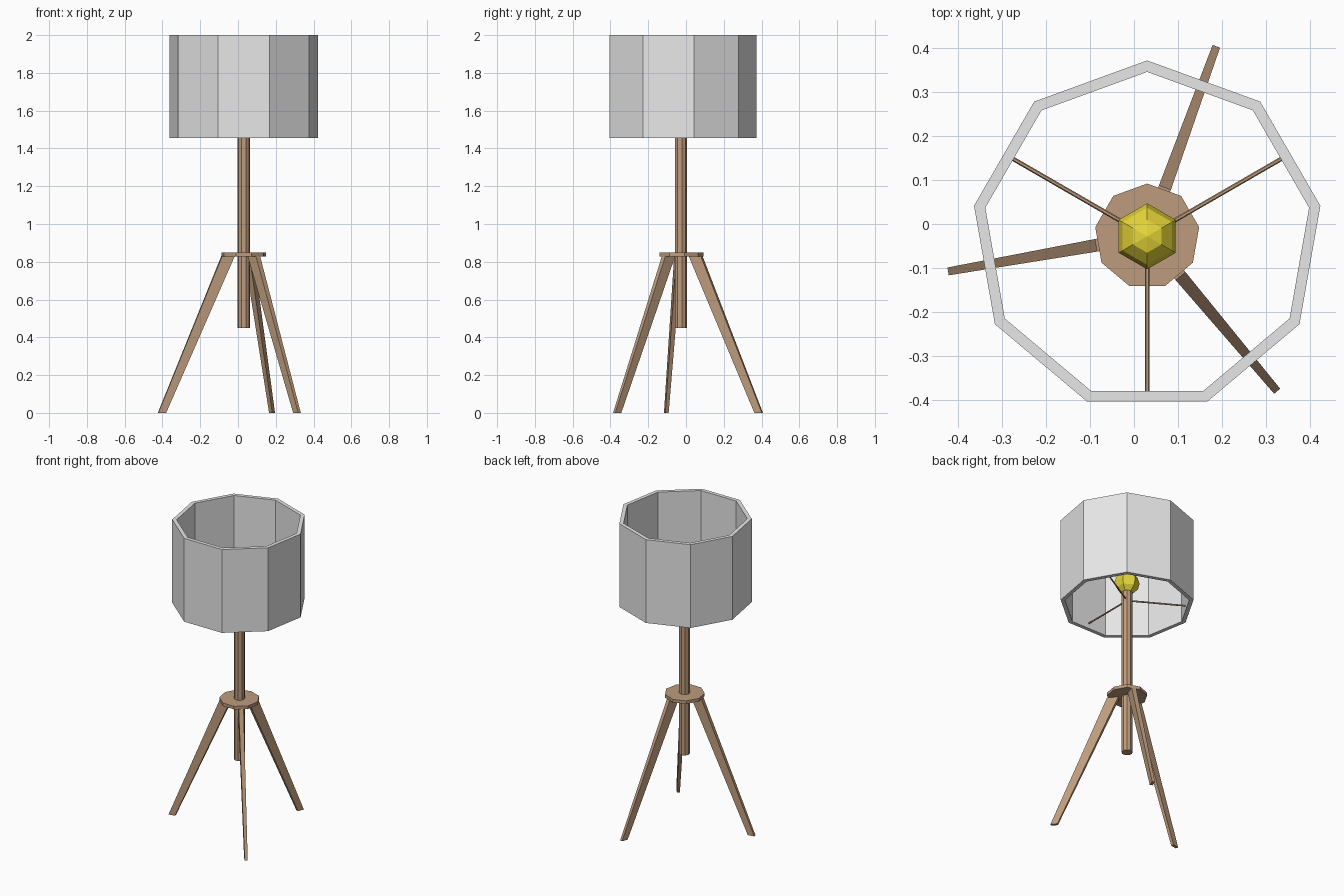
import bpy, bmesh, math
from mathutils import Vector, Matrix

if "Cube" in bpy.data.objects:
    bpy.data.objects.remove(bpy.data.objects["Cube"])

CX, CY = 0.03, -0.028   # lamp axis


def material(name, rgb):
    m = bpy.data.materials.new(name)
    m.diffuse_color = (*rgb, 1)
    m.use_nodes = True
    m.node_tree.nodes["Principled BSDF"].inputs["Base Color"].default_value = m.diffuse_color
    return m


WOOD = material("wood_brown", (0.51, 0.33, 0.205))
FABRIC = material("shade_grey", (0.8, 0.8, 0.8))
YELLOW = material("bulb_yellow", (0.8, 0.68, 0.04))


def finish(name, bm, mat):
    bmesh.ops.recalc_face_normals(bm, faces=bm.faces[:])
    me = bpy.data.meshes.new(name)
    bm.to_mesh(me)
    bm.free()
    me.materials.append(mat)
    ob = bpy.data.objects.new(name, me)
    ob.location = (CX, CY, 0)
    bpy.context.collection.objects.link(ob)
    return ob


def lathe(name, profile, sides, mat, closed=False):
    """Turn (radius, z) points around the axis, one corner pointing to the back."""
    bm = bmesh.new()
    rings = []
    for r, z in profile:
        a = [math.pi / 2 + 2 * math.pi * i / sides for i in range(sides)]
        rings.append([bm.verts.new((r * math.cos(t), r * math.sin(t), z)) for t in a])
    pairs = list(zip(rings, rings[1:]))
    if closed:
        pairs.append((rings[-1], rings[0]))
    for lo, hi in pairs:
        for i in range(sides):
            j = (i + 1) % sides
            bm.faces.new((lo[i], lo[j], hi[j], hi[i]))
    if not closed:
        bm.faces.new(rings[0])
        bm.faces.new(rings[-1])
    bmesh.ops.remove_doubles(bm, verts=bm.verts[:], dist=1e-5)
    return finish(name, bm, mat)


# Shade: open nine-sided tube with wall thickness
lathe("lamp_shade", [(0.40, 1.455), (0.40, 2.0), (0.374, 2.0), (0.374, 1.455)],
      9, FABRIC, closed=True)

# Pole and tripod plate
lathe("pole", [(0.033, 0.45), (0.033, 1.545)], 9, WOOD)
lathe("tripod_plate", [(0.12, 0.828), (0.12, 0.848)], 9, WOOD)

# Bulb: six-sided faceted ball
R = 0.075
bulb = [(max(R * math.sin(math.pi * k / 6), 1e-7), 1.61 - R * math.cos(math.pi * k / 6))
        for k in range(7)]
lathe("bulb", bulb, 6, YELLOW)

# Tapered legs, cut flat at floor and plate
for n, deg in enumerate((70, 190, 310)):
    bm = bmesh.new()
    foot = [bm.verts.new(p) for p in ((0.418, -0.009, 0), (0.46, -0.009, 0),
                                      (0.46, 0.009, 0), (0.418, 0.009, 0))]
    head = [bm.verts.new(p) for p in ((0.05, -0.0145, 0.83), (0.118, -0.0145, 0.83),
                                      (0.118, 0.0145, 0.83), (0.05, 0.0145, 0.83))]
    bm.faces.new(foot)
    bm.faces.new(head)
    for i in range(4):
        j = (i + 1) % 4
        bm.faces.new((foot[i], foot[j], head[j], head[i]))
    ob = finish(f"leg_{n + 1}", bm, WOOD)
    ob.rotation_euler.z = math.radians(deg)

# Thin spokes holding the shade
for n, deg in enumerate((30, 150, 270)):
    bm = bmesh.new()
    bmesh.ops.create_cone(bm, cap_ends=True, segments=6, radius1=0.005, radius2=0.005,
                          depth=0.345,
                          matrix=Matrix.Translation((0.18, 0, 1.49)) @ Matrix.Rotation(math.pi / 2, 4, 'Y'))
    ob = finish(f"shade_spoke_{n + 1}", bm, WOOD)
    ob.rotation_euler.z = math.radians(deg)
